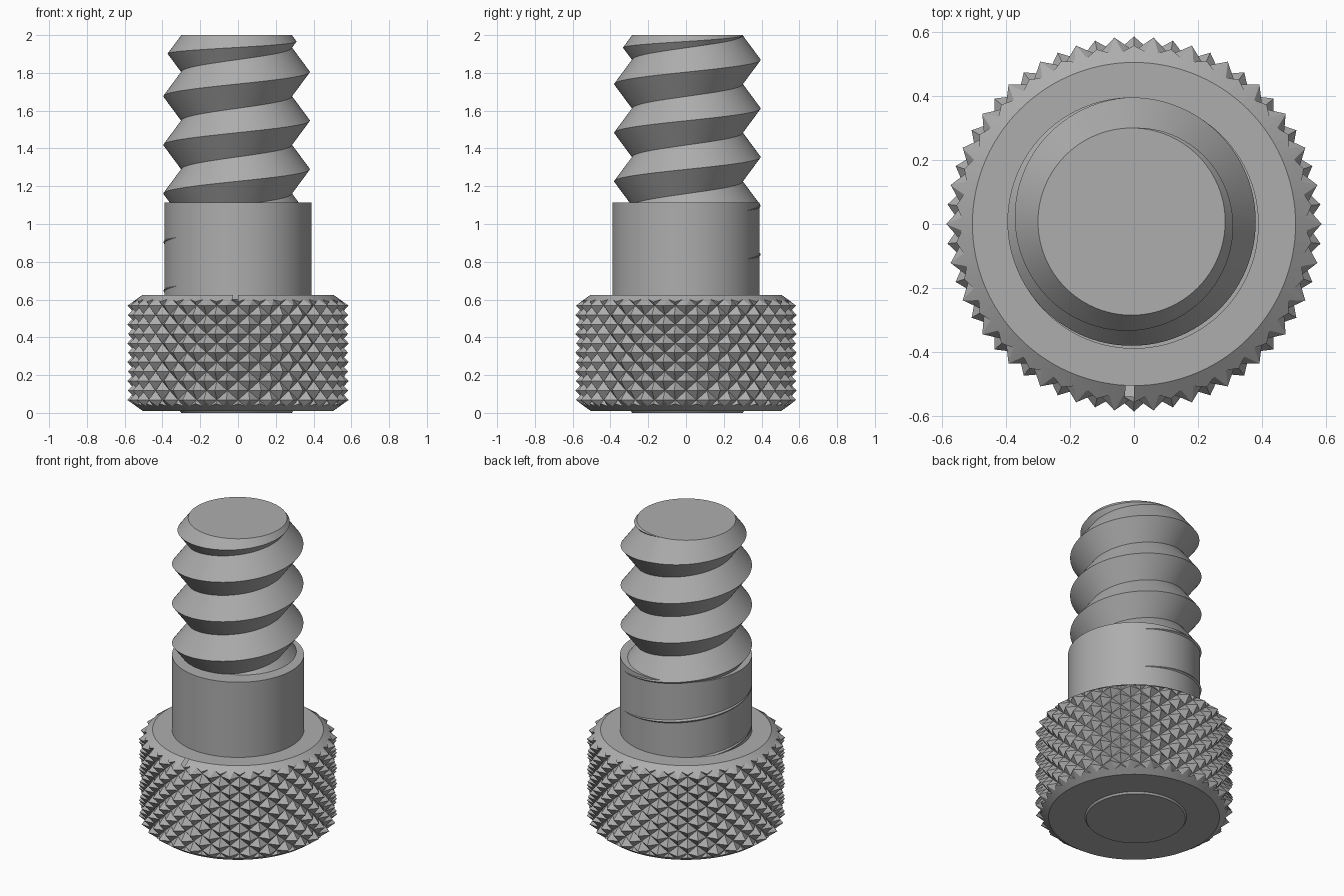
import bpy, bmesh, math

if "Cube" in bpy.data.objects:
    bpy.data.objects.remove(bpy.data.objects["Cube"])

TAU = 2 * math.pi

steel = bpy.data.materials.new("steel_grey")
steel.diffuse_color = (0.42, 0.42, 0.42, 1)
steel.use_nodes = True
steel.node_tree.nodes["Principled BSDF"].inputs["Base Color"].default_value = steel.diffuse_color


def finish(name, bm, smooth=True):
    bmesh.ops.remove_doubles(bm, verts=bm.verts, dist=1e-5)
    bmesh.ops.recalc_face_normals(bm, faces=bm.faces)
    me = bpy.data.meshes.new(name)
    bm.to_mesh(me)
    bm.free()
    me.materials.append(steel)
    ob = bpy.data.objects.new(name, me)
    bpy.context.collection.objects.link(ob)
    if smooth:
        bpy.ops.object.select_all(action='DESELECT')
        ob.select_set(True)
        bpy.context.view_layer.objects.active = ob
        bpy.ops.object.shade_smooth_by_angle(angle=math.radians(30))
    return ob


def ring(bm, r, z, n, cx=0.0, cy=0.0):
    return [bm.verts.new((cx + r * math.cos(TAU * i / n),
                          cy + r * math.sin(TAU * i / n), z)) for i in range(n)]


def lathe(name, profile, n, smooth=True):
    """Solid of revolution with flat end caps."""
    bm = bmesh.new()
    rings = [ring(bm, r, z, n) for r, z in profile]
    for a, b in zip(rings, rings[1:]):
        for i in range(n):
            k = (i + 1) % n
            bm.faces.new((a[i], a[k], b[k], b[i]))
    bm.faces.new(rings[0])
    bm.faces.new(rings[-1])
    return finish(name, bm, smooth)


# Knurled head: grid of alternating tips and valleys, split into pyramids
COLS, ROWS, STEP = 60, 14, 0.05
TIP, VALLEY, MID = 0.586, 0.54, 0.3185
bm = bmesh.new()
grid = []
for j in range(ROWS + 1):
    z = MID + (j - ROWS / 2) * STEP
    row = []
    for i in range(COLS):
        r = TIP if (i + j) % 2 == 0 else VALLEY
        a = TAU * i / COLS
        row.append(bm.verts.new((r * math.cos(a), r * math.sin(a), z)))
    grid.append(row)
for j in range(ROWS):
    for i in range(COLS):
        k = (i + 1) % COLS
        a, b, c, d = grid[j][i], grid[j][k], grid[j + 1][k], grid[j + 1][i]
        if (i + j) % 2 == 0:          # keep the crease between valleys
            bm.faces.new((a, b, d))
            bm.faces.new((b, c, d))
        else:
            bm.faces.new((a, b, c))
            bm.faces.new((a, c, d))
bm.faces.new(grid[0])
bm.faces.new(grid[-1])
head = finish("knurled_head", bm, smooth=False)

# Chamfered envelope that trims the head to length
envelope = lathe("head_chamfer_cutter",
                 [(0.505, 0.011), (0.605, 0.082), (0.605, 0.554), (0.505, 0.625)],
                 120, smooth=False)
envelope.hide_render = True
envelope.hide_viewport = True
trim = head.modifiers.new("chamfer", 'BOOLEAN')
trim.operation = 'INTERSECT'
trim.solver = 'EXACT'
trim.object = envelope

# Plain shank
lathe("shank", [(0.39, 0.6), (0.39, 1.115)], 96)

# Threaded core: a V section swept along a helix, squeezed flat at both ends
SEG, PITCH, ROOT, DEPTH, TOP = 96, 0.2575, 0.2925, 0.0955, 2.0
CX, CY = -0.0075, 0.0075
START = 1.29                           # crest height on the +x side
bm = bmesh.new()


def thread_point(r, z, s):
    a = TAU * s / SEG
    return bm.verts.new((CX + r * math.cos(a), CY + r * math.sin(a), z))


prev = None
first = math.floor((-PITCH / 2 - START) / PITCH * SEG)
last = math.ceil((TOP + PITCH / 2 - START) / PITCH * SEG)
for s in range(first, last + 1):
    crest = START + PITCH * s / SEG
    lo = min(max(crest - PITCH / 2, 0), TOP)
    hi = min(max(crest + PITCH / 2, 0), TOP)
    if hi - lo < 1e-4:
        prev = None
        continue
    section = [thread_point(ROOT, lo, s),
               thread_point(ROOT + DEPTH * (hi - lo) / PITCH, (lo + hi) / 2, s),
               thread_point(ROOT, hi, s)]
    if prev:
        for k in range(2):
            bm.faces.new((prev[k], section[k], section[k + 1], prev[k + 1]))
    prev = section
for z in (0, TOP):
    bm.faces.new(ring(bm, ROOT, z, SEG, CX, CY))
finish("threaded_core", bm)
